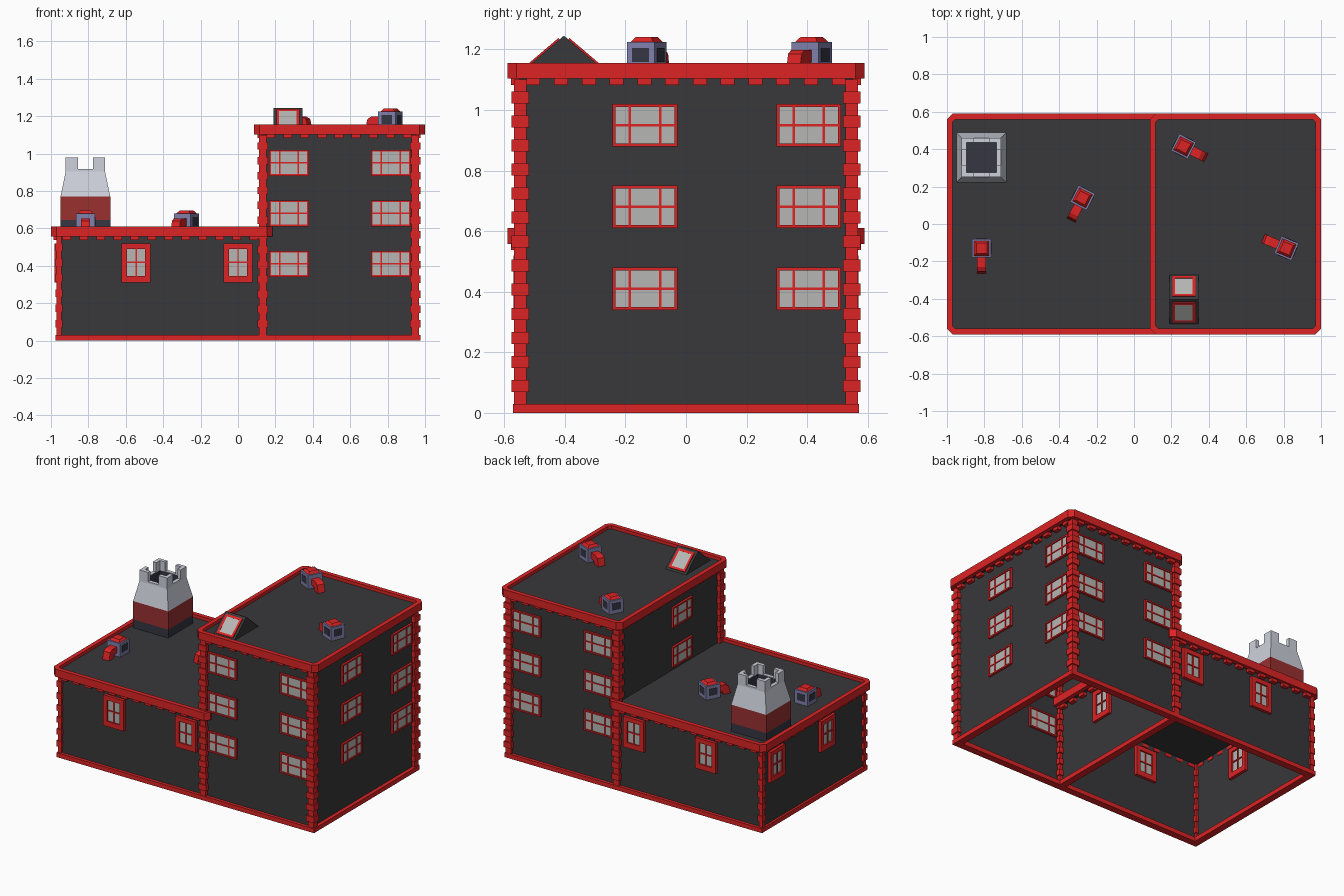
import bpy, bmesh
from math import radians, sqrt
from mathutils import Matrix, Vector

if "Cube" in bpy.data.objects:
    bpy.data.objects.remove(bpy.data.objects["Cube"])

COLORS = {"dark": (0.04, 0.04, 0.043), "red": (0.72, 0.017, 0.018), "pane": (0.47, 0.47, 0.46),
          "steel": (0.22, 0.22, 0.42), "stone": (0.62, 0.64, 0.72), "brick": (0.32, 0.03, 0.03),
          "black": (0.035, 0.037, 0.055)}
mats = {}
for key, c in COLORS.items():
    mats[key] = bpy.data.materials.new(key)
    mats[key].diffuse_color = (*c, 1)
parts = {}
I = Matrix()


def part(name, color):
    return parts.setdefault(name, (bmesh.new(), color))[0]


def place(x, y, z, deg=0):
    return Matrix.Translation((x, y, z)) @ Matrix.Rotation(radians(deg), 4, 'Z')


def box(bm, lo, hi, m=I):
    lo, hi = Vector(lo), Vector(hi)
    s = Matrix.Diagonal((*(hi - lo), 1))
    bmesh.ops.create_cube(bm, size=1, matrix=m @ Matrix.Translation((lo + hi) / 2) @ s)


def frustum(bm, h0, h1, z0, z1, m=I, caps=True):
    t = Matrix.Translation((0, 0, (z0 + z1) / 2)) @ Matrix.Rotation(radians(45), 4, 'Z')
    bmesh.ops.create_cone(bm, cap_ends=caps, segments=4, radius1=h0 * sqrt(2), radius2=h1 * sqrt(2),
                          depth=z1 - z0, matrix=m @ t)


def prism(bm, profile, w, m=I):
    """Extrude a (y, z) profile along x, half width w."""
    a, b = ([bm.verts.new(m @ Vector((x, y, z))) for y, z in profile] for x in (-w, w))
    fs = [bm.faces.new(a), bm.faces.new(b[::-1])]
    n = len(a)
    fs += [bm.faces.new((a[i], b[i], b[(i + 1) % n], a[(i + 1) % n])) for i in range(n)]
    bmesh.ops.recalc_face_normals(bm, faces=fs)


def octagon(x0, x1, y0, y1, c):
    return [(x0 + c, y0), (x1 - c, y0), (x1, y0 + c), (x1, y1 - c),
            (x1 - c, y1), (x0 + c, y1), (x0, y1 - c), (x0, y0 + c)]


def ring(bm, outer, inner, z0, z1):
    loops = [[bm.verts.new((x, y, z)) for x, y in p]
             for p, z in ((outer, z0), (outer, z1), (inner, z1), (inner, z0))]
    for k in range(4):
        a, b = loops[k], loops[(k + 1) % 4]
        for i in range(8):
            j = (i + 1) % 8
            bm.faces.new((a[i], a[j], b[j], b[i]))


def walls(name, x0, x1, y, z):
    bm = part(name, "dark")
    box(bm, (x0, -y, 0), (x1, y, z))
    bm.faces.ensure_lookup_table()
    floor = [f for f in bm.faces if f.calc_center_median().z < 0.001]
    bmesh.ops.delete(bm, geom=floor, context='FACES_ONLY')


def window(name, m, w, h, f, sill, bars, d):
    """Framed window in the local xz plane; w, h are outer half sizes."""
    bm = part(name + "_frames", "red")
    for x0, x1, z0, z1 in ((-w, -w + f, -h, h), (w - f, w, -h, h),
                           (-w + f, w - f, h - f, h), (-w + f, w - f, -h, -h + sill)):
        box(bm, (x0, -d, z0), (x1, d, z1), m)
    mid = (sill - f) / 2
    b = 0.004
    for x in bars:
        box(bm, (x - b, -d * .8, -h + sill), (x + b, d * .8, h - f), m)
    box(bm, (-w + f, -d * .8, mid - b), (w - f, d * .8, mid + b), m)
    box(part(name + "_panes", "pane"), (-w + f, -d * .5, -h + sill), (w - f, d * .5, h - f), m)


def cornice(name, x0, x1, top, wx0, wx1):
    bm = part(name + "_cornice", "red")
    ring(bm, octagon(x0, x1, -.59, .59, .03), octagon(x0 + .03, x1 - .03, -.56, .56, .015), top - .052, top)
    box(part(name + "_roof", "dark"), (x0 + .028, -.562, top - .045), (x1 - .028, .562, top - .022))
    # small blocks beneath the cornice
    bm = part(name + "_dentils", "red")
    n = round((wx1 - wx0) / .088)
    for i in range(n):
        x = wx0 + (i + .5) * (wx1 - wx0) / n
        for s in (-1, 1):
            box(bm, (x - .023, s * .562 - .015, top - .072), (x + .023, s * .562 + .015, top - .05))
    for i in range(12):
        y = -.55 + (i + .5) * 1.1 / 12
        for x in (wx0 - .012, wx1 + .012):
            box(bm, (x - .015, y - .023, top - .072), (x + .015, y + .023, top - .05))


# building shells, cornices and roofs
walls("low_walls", -.96, .125, .55, .58)
walls("tall_walls", .13, .95, .55, 1.12)
cornice("low", -1, .185, .61, -.96, .13)
cornice("tall", .085, 1, 1.155, .13, .95)

# plinth frame around the open bottom
bm = part("plinth", "red")
for s in (-1, 1):
    box(bm, (-.975, s * .547 - .024, 0), (.975, s * .547 + .024, .03))
for x in (-.951, .13, .951):
    box(bm, (x - .024, -.523, 0), (x + .024, .523, .03))

# corner stones
bm = part("corner_stones", "red")
for x, top, big, small in ((-.957, .56, .019, .013), (.132, 1.1, .029, .021), (.948, 1.1, .029, .021)):
    n = round((top - .03) / .04)
    step = (top - .03) / n
    for i in range(n):
        h = big if i % 2 else small
        for y in (-.547, .547):
            box(bm, (x - h, y - h, .03 + i * step), (x + h, y + h, .03 + (i + 1) * step))

# tall building windows
for z in (.41, .68, .95):
    spots = [(x, s * .55, 0 if s < 0 else 180) for x in (.273, .817) for s in (-1, 1)]
    spots += [(.95, -.135, 90), (.95, .405, 90)]
    if z > .5:
        spots.append((.13, -.135, -90))
    for x, y, a in spots:
        window("tall_window", place(x, y, z, a), .107, .07, .01, .01, (-.05, .05), .014)

# low building windows
spots = [(x, s * .55, 0 if s < 0 else 180) for x in (-.545, 0) for s in (-1, 1)]
spots += [(x, y, a) for y in (-.14, .405) for x, a in ((-.96, -90), (.128, 90))]
for x, y, a in spots:
    window("low_window", place(x, y, .415, a), .078, .105, .03, .036, (0,), .02)

# ventilation units with bent ducts
duct = [(-.045, .065), (-.1, .065), (-.123, .052), (-.135, 0), (-.085, 0), (-.08, .02), (-.045, .025)]
for x, y, z, a in ((-.815, -.13, .588, 0), (-.275, .14, .588, -27),
                   (.265, .415, 1.133, 63), (.815, -.13, 1.133, -113)):
    m = place(x, y, z, a)
    box(part("vent_boxes", "steel"), (-.05, -.05, 0), (.05, .05, .092), m)
    frustum(part("vent_caps", "red"), .04, .028, .092, .107, m)
    prism(part("vent_ducts", "red"), duct, .025, m)
    for r in (90, 180, 270):
        box(part("vent_grilles", "black"), (-.03, -.052, .025), (.03, -.048, .072),
            m @ Matrix.Rotation(radians(r), 4, 'Z'))

# gabled skylight with a window on each slope
m = place(.267, -.403, 1.13)
prism(part("skylight_body", "dark"), [(-.135, 0), (.135, 0), (0, .115)], .078, m)
for a in (0, 180):
    slope = m @ Matrix.Rotation(radians(a), 4, 'Z') @ Matrix.Translation((0, -.0675, .0575))
    slope = slope @ Matrix.Rotation(radians(40.4 - 90), 4, 'X')
    window("skylight", slope, .062, .07, .015, .015, (), .006)
# skylights have one undivided pane
bm = part("skylight_glass", "pane")
for a in (0, 180):
    slope = m @ Matrix.Rotation(radians(a), 4, 'Z') @ Matrix.Translation((0, -.0675, .0575))
    box(bm, (-.047, -.0055, -.055), (.047, .0055, .055), slope @ Matrix.Rotation(radians(40.4 - 90), 4, 'X'))

# square chimney tower with notched top
m = place(-.816, .355, 0)
frustum(part("chimney_foot", "black"), .133, .133, .585, .645, m)
frustum(part("chimney_band", "brick"), .133, .133, .645, .77, m)
stone = part("chimney_top", "stone")
frustum(stone, .133, .105, .77, .905, m, False)
frustum(part("chimney_lining", "black"), .0795, .0795, .78, .914, m, False)
box(part("chimney_lining", "black"), (-.08, -.08, .775), (.08, .08, .785), m)
for k in range(4):
    r = m @ Matrix.Rotation(radians(90 * k), 4, 'Z')
    box(stone, (-.105, -.105, .895), (.08, -.08, .917), r)
    box(stone, (-.105, -.105, .917), (-.04, -.08, .98), r)
    box(stone, (-.105, -.08, .917), (-.08, -.04, .98), r)

for name, (bm, color) in parts.items():
    me = bpy.data.meshes.new(name)
    bm.to_mesh(me)
    bm.free()
    me.materials.append(mats[color])
    bpy.context.collection.objects.link(bpy.data.objects.new(name, me))

for m in bpy.data.materials:
    if m.users and not m.is_grease_pencil:
        m.use_nodes = True
        m.node_tree.nodes["Principled BSDF"].inputs["Base Color"].default_value = m.diffuse_color
